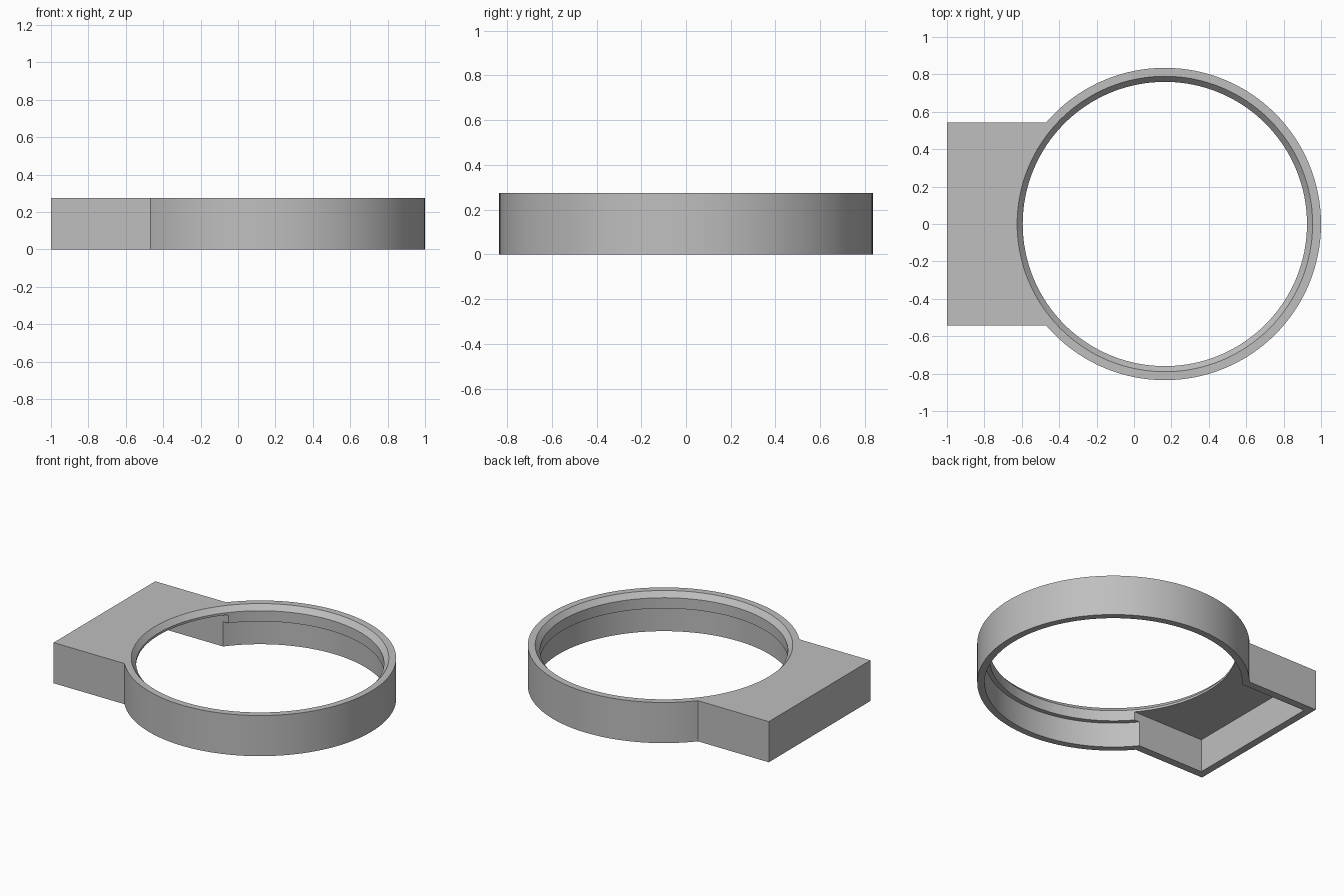
import bpy
import math

if "Cube" in bpy.data.objects:
    bpy.data.objects.remove(bpy.data.objects["Cube"], do_unlink=True)

CENTRE_X = 0.165
HEIGHT = 0.275
SEGMENTS = 128

grey = bpy.data.materials.new("plain grey")
grey.use_nodes = True
grey.diffuse_color = (0.52, 0.52, 0.52, 1)
grey.node_tree.nodes["Principled BSDF"].inputs["Base Color"].default_value = (0.52, 0.52, 0.52, 1)


def disc(name, bottom_radius, top_radius, z0, z1):
    bpy.ops.mesh.primitive_cone_add(
        vertices=SEGMENTS, radius1=bottom_radius, radius2=top_radius,
        depth=z1 - z0, location=(CENTRE_X, 0, (z0 + z1) / 2))
    obj = bpy.context.object
    obj.name = name
    obj.data.materials.append(grey)
    return obj


def block(name, x0, x1, half_width, z0, z1):
    bpy.ops.mesh.primitive_cube_add(size=1, location=((x0 + x1) / 2, 0, (z0 + z1) / 2))
    obj = bpy.context.object
    obj.name = name
    obj.scale = (x1 - x0, 2 * half_width, z1 - z0)
    bpy.ops.object.transform_apply(location=False, rotation=False, scale=True)
    obj.data.materials.append(grey)
    return obj


def combine(target, tool, operation):
    tool.hide_render = True
    mod = target.modifiers.new(tool.name, 'BOOLEAN')
    mod.operation = operation
    mod.solver = 'EXACT'
    mod.object = tool
    bpy.context.view_layer.objects.active = target
    bpy.ops.object.modifier_apply(modifier=mod.name)
    bpy.data.objects.remove(tool, do_unlink=True)


# Outer shape: round collar joined to a rectangular housing
body = disc("ring_housing", 0.835, 0.835, 0, HEIGHT)
combine(body, block("side_box", -1, 0, 0.543, 0, HEIGHT), 'UNION')

# Through opening, with a bevelled upper edge
combine(body, disc("opening", 0.76, 0.76, -0.1, 0.4), 'DIFFERENCE')
combine(body, disc("rim_bevel", 0.73, 0.85, 0.205, 0.345), 'DIFFERENCE')

# Wider recess below the lip, and the hollow of the box, open underneath
combine(body, disc("lower_recess", 0.79, 0.79, -0.1, 0.168), 'DIFFERENCE')
combine(body, block("box_hollow", -0.95, 0.05, 0.49, -0.1, 0.225), 'DIFFERENCE')

# Smooth round walls, crisp edges
bpy.ops.object.select_all(action='DESELECT')
body.select_set(True)
bpy.context.view_layer.objects.active = body
bpy.ops.object.shade_smooth_by_angle(angle=math.radians(25))
